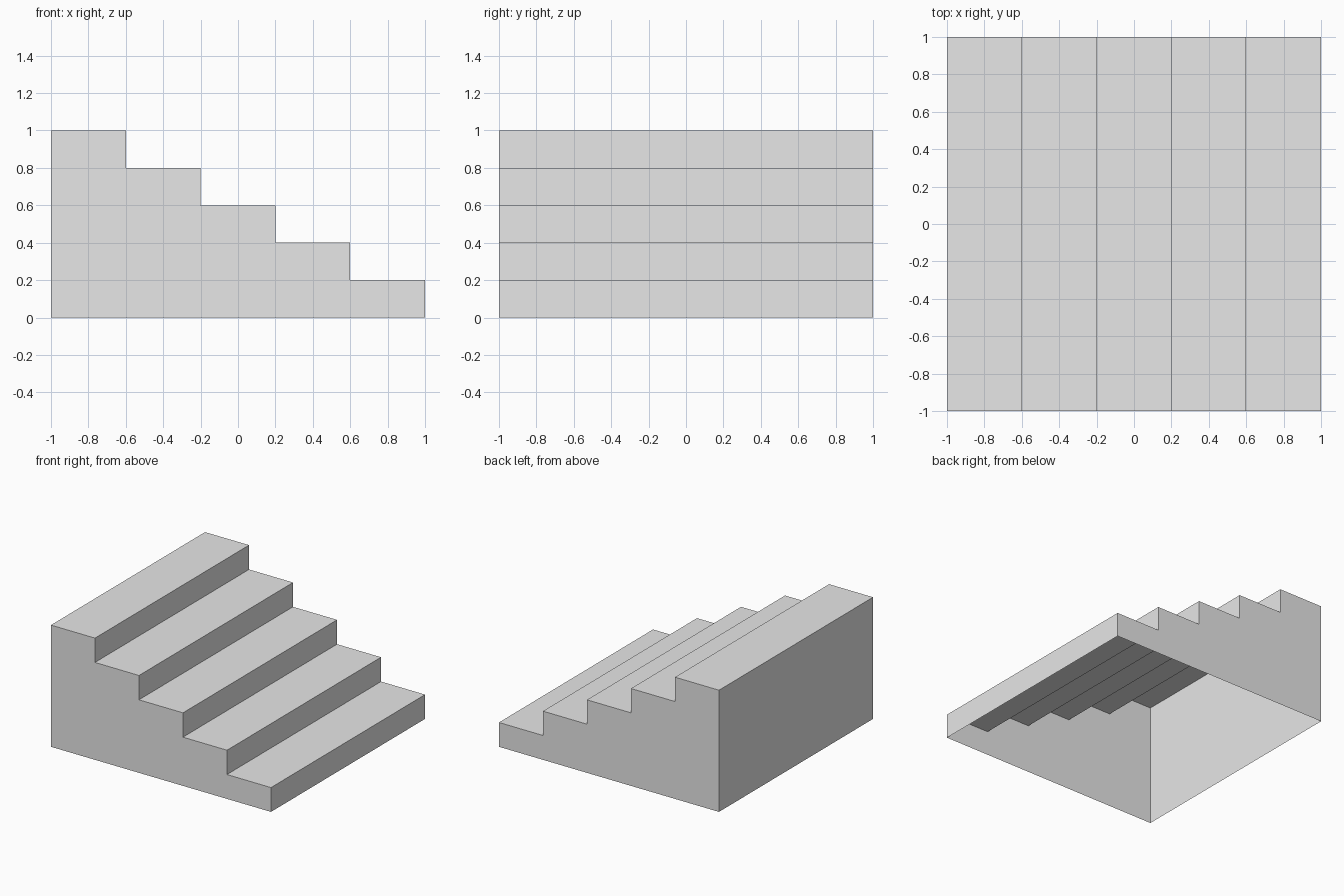
import bpy
import bmesh

cube = bpy.data.objects.get("Cube")
if cube:
    bpy.data.objects.remove(cube, do_unlink=True)

STEPS = 5
RUN, RISE, HALF = 0.4, 0.2, 1.0

# Plain grey material
grey = bpy.data.materials.new("light grey")
grey.use_nodes = True
colour = (0.8, 0.8, 0.8, 1.0)
grey.diffuse_color = colour
grey.node_tree.nodes["Principled BSDF"].inputs["Base Color"].default_value = colour

# Stepped side profile, rising from +x to -x
profile = [(HALF, 0.0)]
for i in range(STEPS):
    z = (i + 1) * RISE
    profile += [(HALF - i * RUN, z), (HALF - (i + 1) * RUN, z)]
profile.append((-HALF, 0.0))

# Hollow staircase: two side walls joined by treads, risers and tall end wall
bm = bmesh.new()
front = [bm.verts.new((x, -HALF, z)) for x, z in profile]
back = [bm.verts.new((x, HALF, z)) for x, z in profile]
bm.faces.new(front)
bm.faces.new(back[::-1])
for i in range(len(profile) - 1):
    # The underside between the last and first points stays open
    bm.faces.new((front[i], back[i], back[i + 1], front[i + 1]))
bm.normal_update()

mesh = bpy.data.meshes.new("staircase")
bm.to_mesh(mesh)
bm.free()
mesh.materials.append(grey)
stairs = bpy.data.objects.new("staircase", mesh)
bpy.context.scene.collection.objects.link(stairs)
